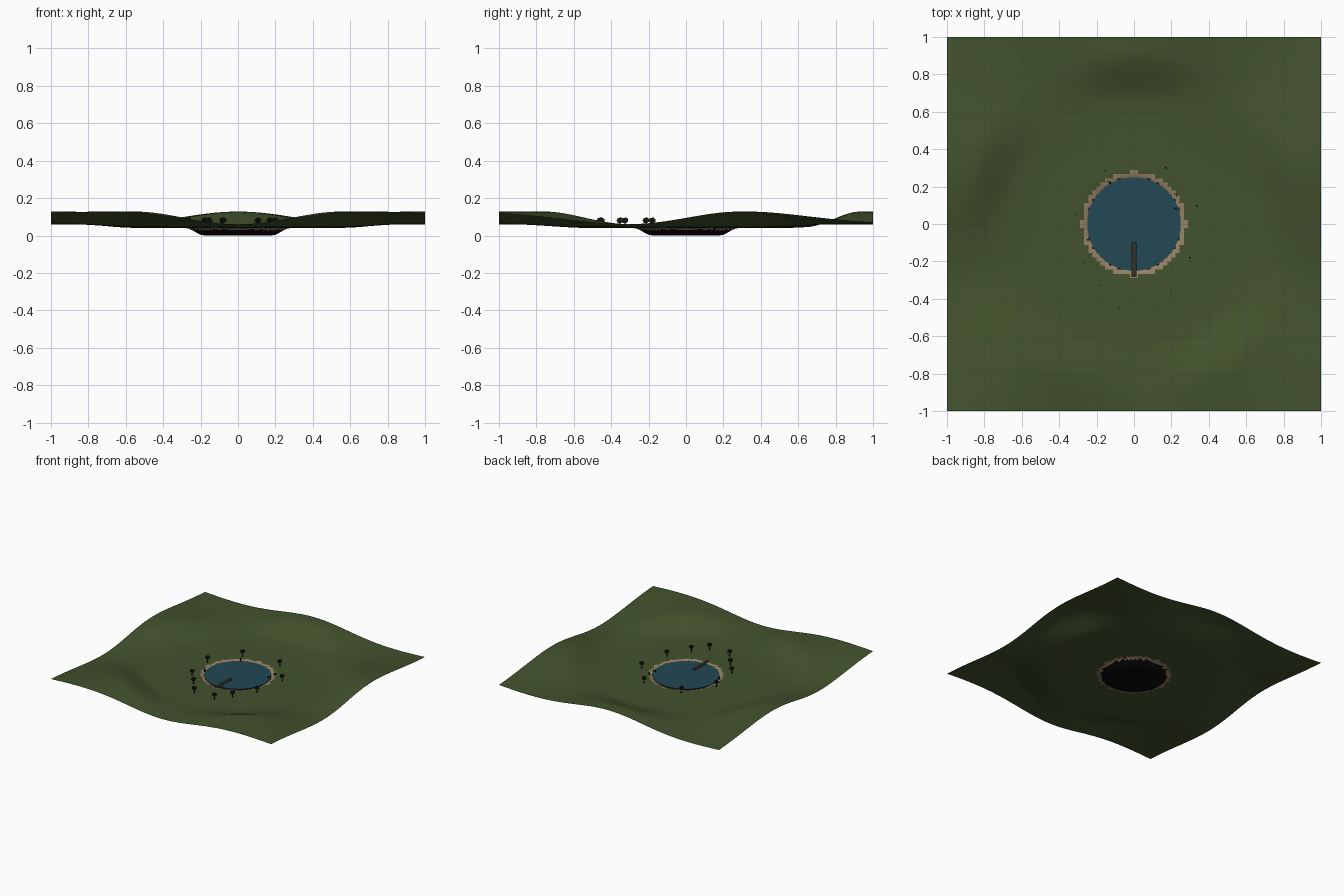
import bpy, bmesh, math, random
from mathutils import Matrix, Vector

if "Cube" in bpy.data.objects:
    bpy.data.objects.remove(bpy.data.objects["Cube"])

random.seed(4)


def material(name, rgb):
    m = bpy.data.materials.new(name)
    m.diffuse_color = (*rgb, 1)
    m.use_nodes = True
    m.node_tree.nodes["Principled BSDF"].inputs["Base Color"].default_value = m.diffuse_color
    return m


GRASS = material("grass_green", (0.056, 0.084, 0.026))
SAND = material("sand", (0.30, 0.22, 0.127))
BED = material("dark_pond_bed", (0.003, 0.003, 0.004))
WATER = material("water_blue", (0.016, 0.065, 0.089))
WOOD = material("dock_wood", (0.035, 0.03, 0.019))
BARK = material("bark", (0.014, 0.010, 0.006))
LEAF = material("dark_leaf", (0.010, 0.015, 0.006))


def finish(bm, name, mats, smooth=False):
    me = bpy.data.meshes.new(name)
    bm.to_mesh(me)
    bm.free()
    for m in mats:
        me.materials.append(m)
    for p in me.polygons:
        p.use_smooth = smooth
    ob = bpy.data.objects.new(name, me)
    bpy.context.collection.objects.link(ob)
    return ob


def step(a, b, v):
    t = min(1, max(0, (v - a) / (b - a)))
    return t * t * (3 - 2 * t)


def ground(x, y):
    # flat meadow, five hills round the rim, basin in the middle
    r, a = math.hypot(x, y), math.atan2(y, x)
    rim = 0.02 * step(0.5, 0.95, r)
    hills = 0.034 * (1 + math.sin(5 * a)) * step(0.65, 0.93, r)
    return 0.04 * step(0.18, 0.28, r) + rim + hills


# terrain sheet, coloured by distance from the pond centre
bm = bmesh.new()
bmesh.ops.create_grid(bm, x_segments=90, y_segments=90, size=1)
for v in bm.verts:
    v.co.z = ground(v.co.x, v.co.y)
for f in bm.faces:
    c = f.calc_center_median()
    r = math.hypot(c.x, c.y)
    f.material_index = 2 if r < 0.25 else 1 if r < 0.279 else 0
finish(bm, "terrain", [GRASS, SAND, BED], True)

# water surface
bm = bmesh.new()
bmesh.ops.create_circle(bm, cap_ends=True, segments=64, radius=0.25,
                        matrix=Matrix.Translation((0, 0, 0.036)))
finish(bm, "water", [WATER])


def add_box(bm, center, size):
    bmesh.ops.create_cube(bm, size=1, matrix=Matrix.Translation(center)
                          @ Matrix.Diagonal((*size, 1)))


# dock deck and posts
bm = bmesh.new()
add_box(bm, (0, -0.192, 0.045), (0.026, 0.184, 0.005))
for y in (-0.108, -0.165, -0.225):
    for x in (-0.011, 0.011):
        add_box(bm, (x, y, 0.03), (0.004, 0.004, 0.028))
finish(bm, "dock", [WOOD])


def add_stem(bm, x, y, z, r, h):
    bmesh.ops.create_cone(bm, cap_ends=True, segments=6, radius1=r, radius2=r * 0.6,
                          depth=h, matrix=Matrix.Translation((x, y, z + h / 2)))


# trees: thin trunk with ragged upright leaf cards
trees = [(-0.155, 0.283), (0.17, 0.30), (0.335, 0.096), (0.30, -0.18), (0.198, -0.353),
         (0.107, -0.46), (-0.08, -0.452), (-0.176, -0.326), (-0.267, -0.214), (-0.31, 0.048)]
for i, (x, y) in enumerate(trees):
    z = ground(x, y)
    bm = bmesh.new()
    add_stem(bm, x, y, z, 0.004, 0.032)
    finish(bm, f"tree_trunk_{i}", [BARK])
    bm = bmesh.new()
    for k in range(3):
        a = math.pi * k / 3
        side = Vector((math.cos(a), math.sin(a), 0))
        ring = []
        for j in range(14):
            t = math.tau * j / 14
            s = (1.08 if j % 2 else 0.85) * random.uniform(0.92, 1.05)
            p = Vector((x, y, z + 0.041)) + side * (0.021 * s * math.cos(t))
            p.z += 0.016 * s * math.sin(t)
            ring.append(bm.verts.new(p))
        bm.faces.new(ring)
    finish(bm, f"tree_crown_{i}", [LEAF])

# reed clumps on the shore
clumps = [(-0.245, -0.09), (-0.134, 0.225), (0.225, 0.155), (0.225, 0.086)]
bm = bmesh.new()
for x, y in clumps:
    for k in range(4):
        dx, dy = random.uniform(-0.008, 0.008), random.uniform(-0.008, 0.008)
        add_stem(bm, x + dx, y + dy, 0.03, 0.003, random.uniform(0.018, 0.028))
finish(bm, "reeds", [LEAF])
